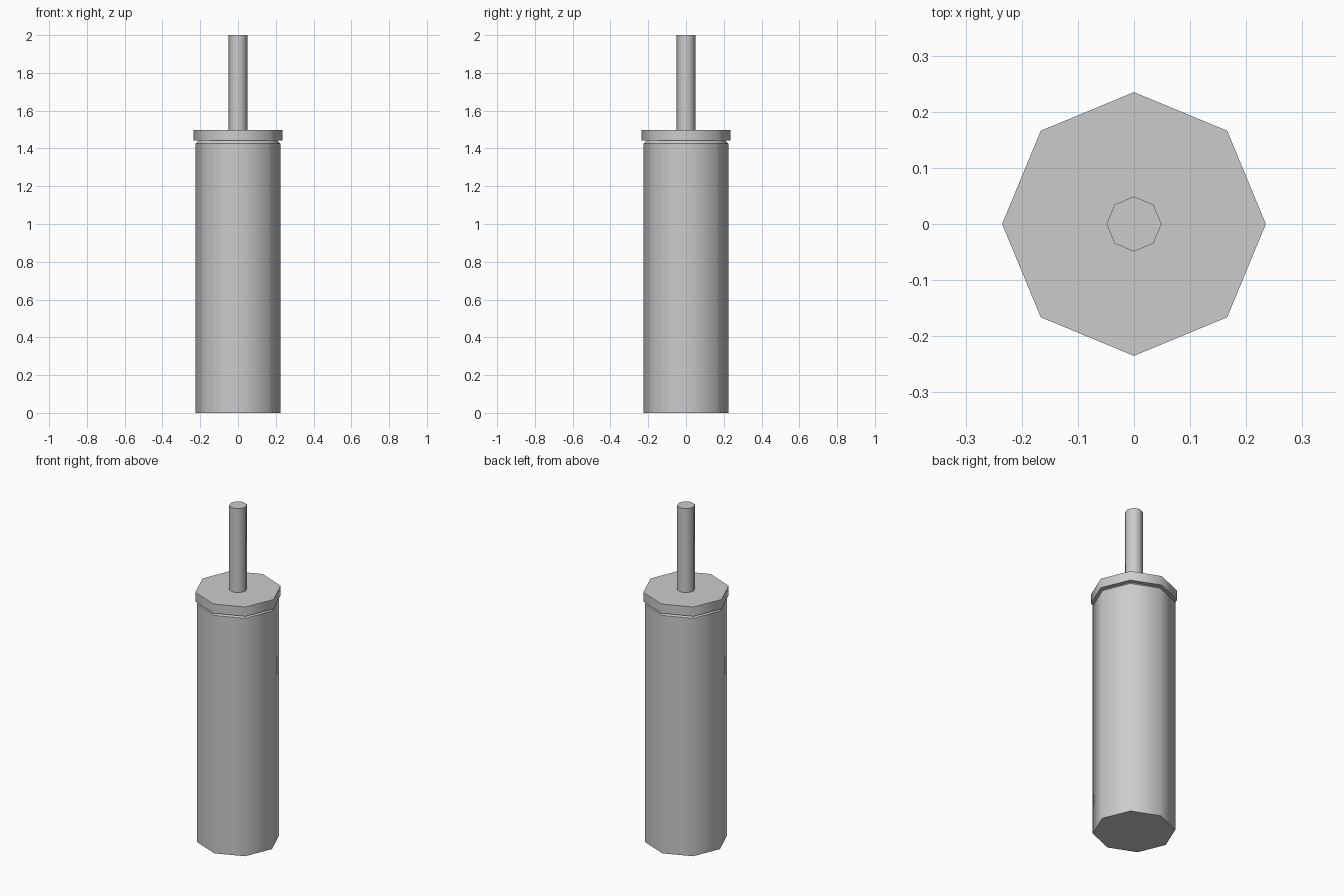
import bpy, bmesh
from math import cos, sin, pi

if "Cube" in bpy.data.objects:
    bpy.data.objects.remove(bpy.data.objects["Cube"])

SIDES = 8


def lathe(name, profile, cap_bottom=False, cap_top=False):
    """Spin a (radius, height) profile into an eight-sided part, smooth around, sharp at rings."""
    bm = bmesh.new()
    rings = [[bm.verts.new((r * cos(2 * pi * i / SIDES), r * sin(2 * pi * i / SIDES), z))
              for i in range(SIDES)] for r, z in profile]
    for a, b in zip(rings, rings[1:]):
        for i in range(SIDES):
            j = (i + 1) % SIDES
            bm.faces.new((a[i], a[j], b[j], b[i])).smooth = True
    if cap_bottom:
        bm.faces.new(rings[0][::-1])
    if cap_top:
        bm.faces.new(rings[-1])
    for e in bm.edges:
        if abs(e.verts[0].co.z - e.verts[1].co.z) < 1e-5:
            e.smooth = False
    mesh = bpy.data.meshes.new(name)
    bm.to_mesh(mesh)
    bm.free()
    obj = bpy.data.objects.new(name, mesh)
    bpy.context.collection.objects.link(obj)
    return obj


# main cylinder with chamfered shoulder, tucked under the collar
lathe("body", [(0.225, 0), (0.225, 1.425), (0.21, 1.441)], cap_bottom=True)

# overhanging collar plate
lathe("collar", [(0.21, 1.441), (0.235, 1.441), (0.235, 1.497)], cap_top=True)

# thin rod standing on the collar
lathe("rod", [(0.049, 1.497), (0.049, 2.0)], cap_top=True)
